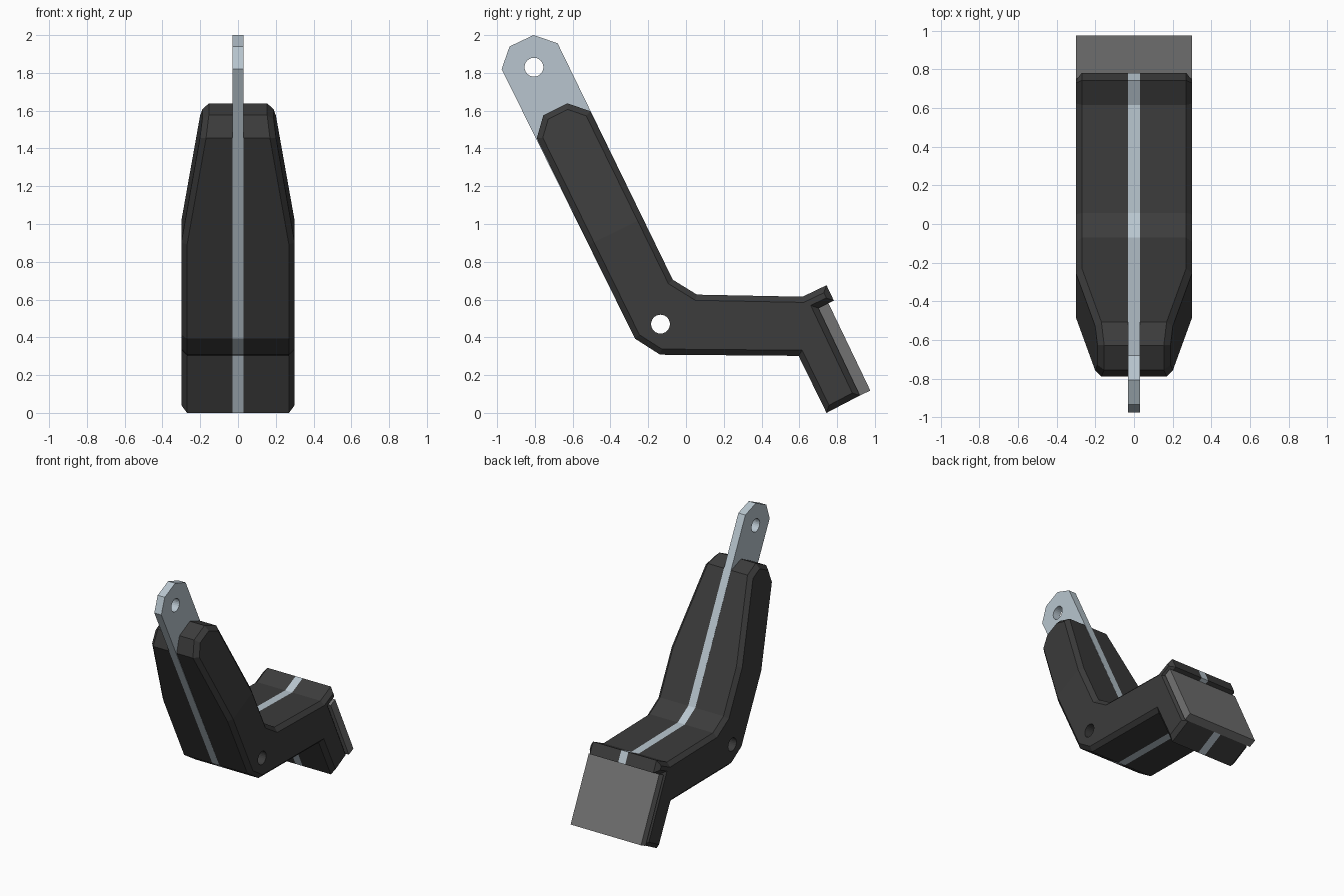
import bpy, bmesh
from mathutils import Vector

if "Cube" in bpy.data.objects:
    bpy.data.objects.remove(bpy.data.objects["Cube"])


def material(name, rgb):
    m = bpy.data.materials.new(name)
    m.diffuse_color = (*rgb, 1)
    m.use_nodes = True
    m.node_tree.nodes["Principled BSDF"].inputs["Base Color"].default_value = m.diffuse_color
    return m


BLACK = material("black_plastic", (0.045, 0.045, 0.045))
STEEL = material("steel", (0.48, 0.56, 0.62))
GREY = material("grey_rubber", (0.17, 0.17, 0.17))


def loft(name, rings, caps, mat):
    """Solid from a stack of point rings; caps lists index groups closing the last ring."""
    bm = bmesh.new()
    vs = [[bm.verts.new(p) for p in ring] for ring in rings]
    n = len(vs[0])
    bm.faces.new(vs[0])
    for a, b in zip(vs, vs[1:]):
        for i in range(n):
            j = (i + 1) % n
            bm.faces.new((a[i], a[j], b[j], b[i]))
    for group in caps:
        bm.faces.new([vs[-1][i] for i in group])
    bmesh.ops.recalc_face_normals(bm, faces=bm.faces)
    me = bpy.data.meshes.new(name)
    bm.to_mesh(me)
    bm.free()
    me.materials.append(mat)
    ob = bpy.data.objects.new(name, me)
    bpy.context.collection.objects.link(ob)
    return ob


def slab(name, profile, half, mat):
    rings = [[(x, y, z) for y, z in profile] for x in (-half, half)]
    return loft(name, rings, [range(len(profile))], mat)


def inset(points, d):
    """Mitred inward offset of a clockwise outline."""
    out = []
    for i, p in enumerate(points):
        u = (p - points[i - 1]).normalized()
        v = (points[(i + 1) % len(points)] - p).normalized()
        a, b = Vector((u.y, -u.x)), Vector((v.y, -v.x))
        out.append(p + (a + b) * d / (1 + a.dot(b)))
    return out


def drill(name, y, z, targets):
    bpy.ops.mesh.primitive_cylinder_add(vertices=24, radius=0.05, depth=1,
                                        location=(0, y, z), rotation=(0, 1.5707963, 0))
    cutter = bpy.context.object
    cutter.name = name
    cutter.hide_render = True
    cutter.hide_viewport = True
    for ob in targets:
        mod = ob.modifiers.new(name, 'BOOLEAN')
        mod.object = cutter
        mod.operation = 'DIFFERENCE'
        mod.solver = 'EXACT'


# Side outlines in (y, z), clockwise
cover_top = [(-0.79, 1.454), (-0.755, 1.576), (-0.628, 1.639), (-0.507, 1.597)]
plate_top = [(-0.976, 1.82), (-0.934, 1.94), (-0.807, 2.0), (-0.68, 1.957)]
lower = [(-0.07, 0.705), (0.058, 0.626), (0.617, 0.615), (0.744, 0.676),
         (0.783, 0.594), (0.70, 0.555), (0.92, 0.092), (0.744, 0.0),
         (0.596, 0.302), (-0.137, 0.308), (-0.27, 0.393)]
crease_front, crease_back = (-0.514, 0.89), (-0.229, 1.03)

# Central steel plate
plate = slab("steel_plate", plate_top + lower, 0.03, STEEL)

# Black covers, chamfered on the outer side and tapering above the crease
outline = [Vector(p) for p in [crease_front] + cover_top + [crease_back] + lower]
inner = inset(outline, 0.03)
axis = Vector((-0.446, 0.895))


def width(p):
    return 0.30 - 0.16 * max(0, (p - Vector(crease_back)).dot(axis))


covers = []
for side, label in ((-1, "left"), (1, "right")):
    rings = [[(side * 0.03, p.x, p.y) for p in outline],
             [(side * (width(p) - 0.03), p.x, p.y) for p in outline],
             [(side * width(q), q.x, q.y) for q in inner]]
    caps = [range(6), [*range(5, len(outline)), 0]]
    covers.append(loft(label + "_cover", rings, caps, BLACK))

# Grey foot pad
slab("foot_pad", [(0.70, 0.555), (0.754, 0.581), (0.976, 0.118), (0.92, 0.092)], 0.30, GREY)

# Pivot holes
drill("top_hole_cutter", -0.805, 1.83, [plate])
drill("bend_hole_cutter", -0.135, 0.47, [plate] + covers)
